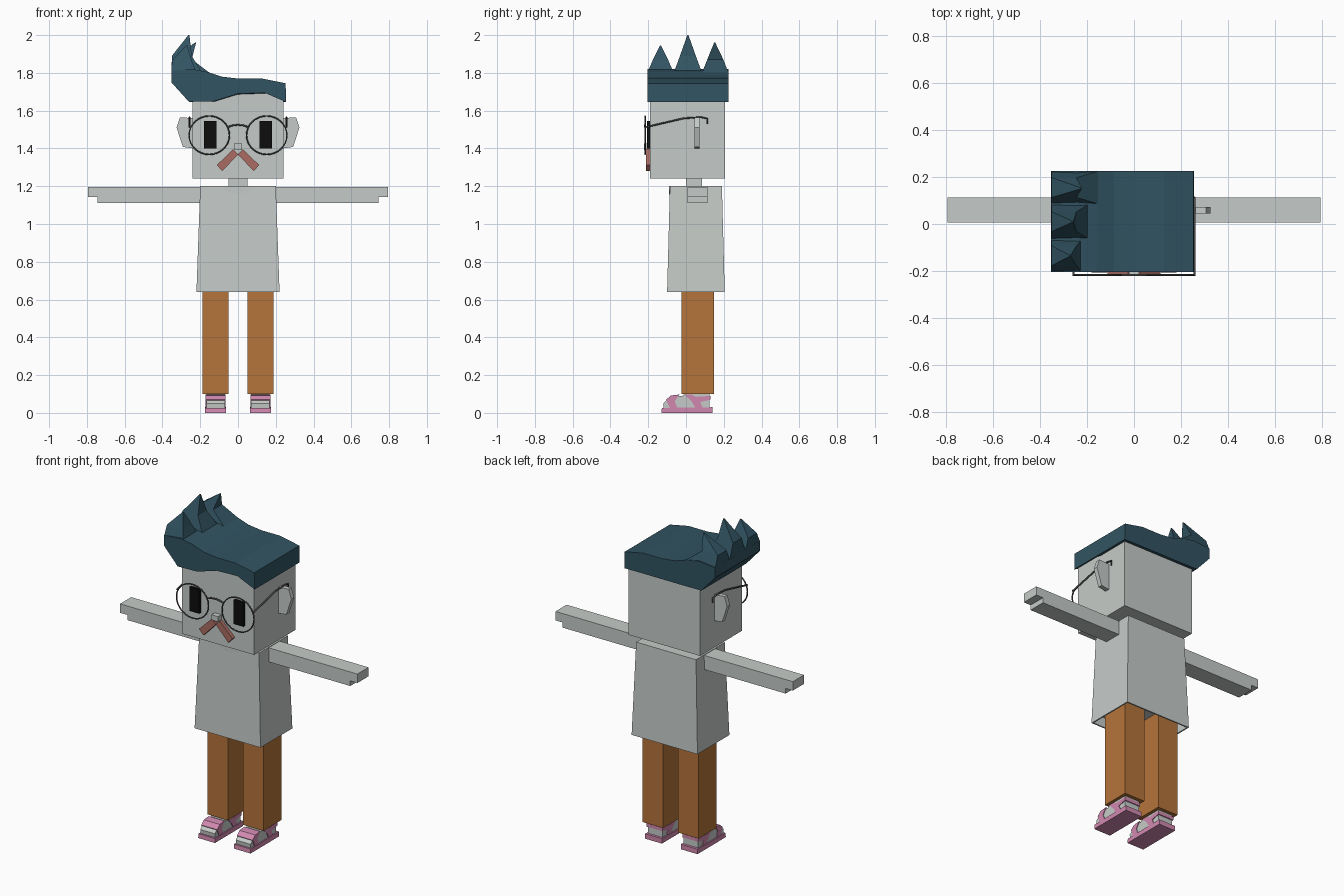
import bpy, bmesh, math
from mathutils import Vector

if "Cube" in bpy.data.objects:
    bpy.data.objects.remove(bpy.data.objects["Cube"], do_unlink=True)


def material(name, r, g, b):
    m = bpy.data.materials.new(name)
    m.use_nodes = True
    m.diffuse_color = (r, g, b, 1)
    m.node_tree.nodes["Principled BSDF"].inputs["Base Color"].default_value = (r, g, b, 1)
    return m


GREY = material("pale grey", 0.56, 0.60, 0.58)
ORANGE = material("trouser orange", 0.46, 0.175, 0.043)
TEAL = material("hair teal", 0.031, 0.088, 0.122)
PINK = material("sandal pink", 0.64, 0.25, 0.43)
RED = material("moustache red", 0.40, 0.15, 0.125)
BLACK = material("eye black", 0.004, 0.004, 0.004)
WIRE = material("wire grey", 0.08, 0.08, 0.08)


def finish(name, bm, mat):
    bmesh.ops.recalc_face_normals(bm, faces=bm.faces)
    mesh = bpy.data.meshes.new(name)
    bm.to_mesh(mesh)
    bm.free()
    mesh.materials.append(mat)
    ob = bpy.data.objects.new(name, mesh)
    bpy.context.collection.objects.link(ob)
    return ob


def loft(name, rings, mat):
    """Bridge rings of equal length, then cap both ends."""
    bm = bmesh.new()
    loops = [[bm.verts.new(p) for p in ring] for ring in rings]
    n = len(loops[0])
    for a, b in zip(loops, loops[1:]):
        for i in range(n):
            j = (i + 1) % n
            bm.faces.new((a[i], a[j], b[j], b[i]))
    bm.faces.new(loops[0])
    bm.faces.new(loops[-1])
    bmesh.ops.remove_doubles(bm, verts=bm.verts, dist=0.0005)
    return finish(name, bm, mat)


def rect(x0, x1, y0, y1, z):
    return [(x0, y0, z), (x1, y0, z), (x1, y1, z), (x0, y1, z)]


def box(name, x0, x1, y0, y1, z0, z1, mat):
    return loft(name, [rect(x0, x1, y0, y1, z0), rect(x0, x1, y0, y1, z1)], mat)


def slab_y(name, pts, y0, y1, mat):
    """Front-facing outline of (x, z) points with depth along y."""
    return loft(name, [[(x, y, z) for x, z in pts] for y in (y0, y1)], mat)


def slab_x(name, pts, x0, x1, mat):
    """Side outline of (y, z) points with width along x."""
    return loft(name, [[(x, y, z) for y, z in pts] for x in (x0, x1)], mat)


def wire(name, pts, radius, closed=False):
    cu = bpy.data.curves.new(name, "CURVE")
    cu.dimensions = "3D"
    cu.bevel_depth = radius
    cu.bevel_resolution = 1
    sp = cu.splines.new("POLY")
    sp.points.add(len(pts) - 1)
    for p, co in zip(sp.points, pts):
        p.co = (*co, 1)
    sp.use_cyclic_u = closed
    cu.use_fill_caps = True
    cu.materials.append(WIRE)
    ob = bpy.data.objects.new(name, cu)
    bpy.context.collection.objects.link(ob)


# Head, neck and nose
box("head", -0.24, 0.24, -0.19, 0.207, 1.24, 1.72, GREY)
box("neck", -0.05, 0.05, 0, 0.085, 1.15, 1.25, GREY)
box("nose", -0.022, 0.022, -0.222, -0.185, 1.393, 1.425, GREY)

# Shirt with a hollow hem
shirt = loft("shirt", [rect(-0.22, 0.22, -0.1, 0.205, 0.64),
                       rect(-0.2, 0.2, -0.085, 0.19, 1.2)], GREY)
bm = bmesh.new()
bm.from_mesh(shirt.data)
hem = [f for f in bm.faces if f.calc_center_median().z < 0.65]
bmesh.ops.inset_region(bm, faces=hem, thickness=0.012)
inner = bmesh.ops.extrude_discrete_faces(bm, faces=hem)["faces"]
bmesh.ops.translate(bm, verts=inner[0].verts, vec=(0, 0, 0.06))
bm.to_mesh(shirt.data)
bm.free()

# Round neckline
arc = [(0.075 * math.cos(math.pi * i / 10), 1.2 - 0.045 * math.sin(math.pi * i / 10))
       for i in range(11)]
slab_y("neckline", arc, -0.09, -0.08, GREY)

# Hair: swept outline whose fringe arches at the front and is straight behind
crown = [(0.255, 1.645), (0.252, 1.745), (0.127, 1.77), (0, 1.77), (-0.085, 1.78),
         (-0.16, 1.805), (-0.24, 1.82), (-0.352, 1.81), (-0.352, 1.749), (-0.26, 1.647)]
front = crown + [(-0.13, 1.65), (0, 1.69), (0.14, 1.695)]
back = crown + [(-0.13, 1.646), (0, 1.646), (0.14, 1.646)]
loft("hair", [[(x, -0.205, z) for x, z in front],
              [(x, 0, z) for x, z in back],
              [(x, 0.225, z) for x, z in back]], TEAL)

# Curled hair spikes: y start, y end, inner base x, tip
for y0, y1, inner_x, tip in ((-0.205, -0.065, -0.22, (-0.272, -0.135, 1.945)),
                             (-0.065, 0.085, -0.19, (-0.26, 0.01, 2.0)),
                             (0.085, 0.225, -0.15, (-0.225, 0.152, 1.96))):
    mid = (y0 + y1) / 2
    t = Vector(tip)
    h = 1.8 + (t.z - 1.8) * 0.45
    loft("hair_spike", [rect(-0.352, inner_x, y0, y1, 1.80),
                        rect(-0.35, -0.245, mid - 0.042, mid + 0.042, h),
                        rect(t.x - 0.003, t.x + 0.003, t.y - 0.003, t.y + 0.003, t.z)], TEAL)

# Mirrored parts
for side, s in (("right", -1), ("left", 1)):
    # Face
    box(side + "_eye", s * 0.115, s * 0.18, -0.207, -0.185, 1.40, 1.545, BLACK)
    slab_y(side + "_moustache", [(s * x, z) for x, z in
           ((0.0, 1.368), (0.026, 1.396), (0.112, 1.312), (0.083, 1.28))],
           -0.212, -0.185, RED)
    slab_y(side + "_ear", [(s * x, z) for x, z in
           ((0.235, 1.56), (0.307, 1.565), (0.325, 1.51), (0.292, 1.408), (0.235, 1.40))],
           0.045, 0.072, GREY)

    # Glasses
    wire(side + "_rim", [(s * 0.152 + 0.107 * math.cos(a), -0.217, 1.47 + 0.102 * math.sin(a))
                         for a in [math.tau * i / 32 for i in range(32)]], 0.004, True)
    wire(side + "_temple", [(s * 0.257, -0.217, 1.512), (s * 0.257, -0.01, 1.56),
                            (s * 0.257, 0.08, 1.565), (s * 0.257, 0.112, 1.558),
                            (s * 0.257, 0.112, 1.53)], 0.005)

    # Arm with a notched hand
    slab_y(side + "_arm", [(s * x, z) for x, z in
           ((0.19, 1.197), (0.793, 1.197), (0.793, 1.143), (0.745, 1.143),
            (0.745, 1.112), (0.19, 1.112))], 0.007, 0.113, GREY)

    # Leg
    box(side + "_trouser_leg", s * 0.05, s * 0.187, -0.025, 0.147, 0.1, 0.71, ORANGE)

    # Foot and sandal
    a, b = s * 0.07, s * 0.168
    slab_x(side + "_foot", [(-0.118, 0.025), (-0.12, 0.05), (-0.085, 0.083), (-0.02, 0.09),
                            (0, 0.11), (0.125, 0.11), (0.125, 0.025)], a, b, GREY)
    a, b = s * 0.063, s * 0.175
    slab_x(side + "_sole", [(-0.13, 0), (-0.128, 0.026), (0.14, 0.03), (0.14, 0)], a, b, PINK)
    slab_x(side + "_toe_strap", [(-0.085, 0.025), (-0.105, 0.07), (-0.08, 0.092),
                                 (-0.035, 0.097), (-0.06, 0.06), (-0.045, 0.025)],
           s * 0.066, s * 0.172, PINK)
    slab_x(side + "_ankle_strap", [(-0.008, 0.097), (0.03, 0.06), (0.05, 0.025), (0.09, 0.025),
                                   (0.075, 0.058), (0.13, 0.07), (0.13, 0.09), (0.05, 0.085),
                                   (0.03, 0.097)],
           s * 0.066, s * 0.172, PINK)

# Bridge of the glasses
wire("glasses_bridge", [(x, -0.217, 1.525 - 4 * x * x) for x in
                        (-0.055, -0.03, 0, 0.03, 0.055)], 0.005)
